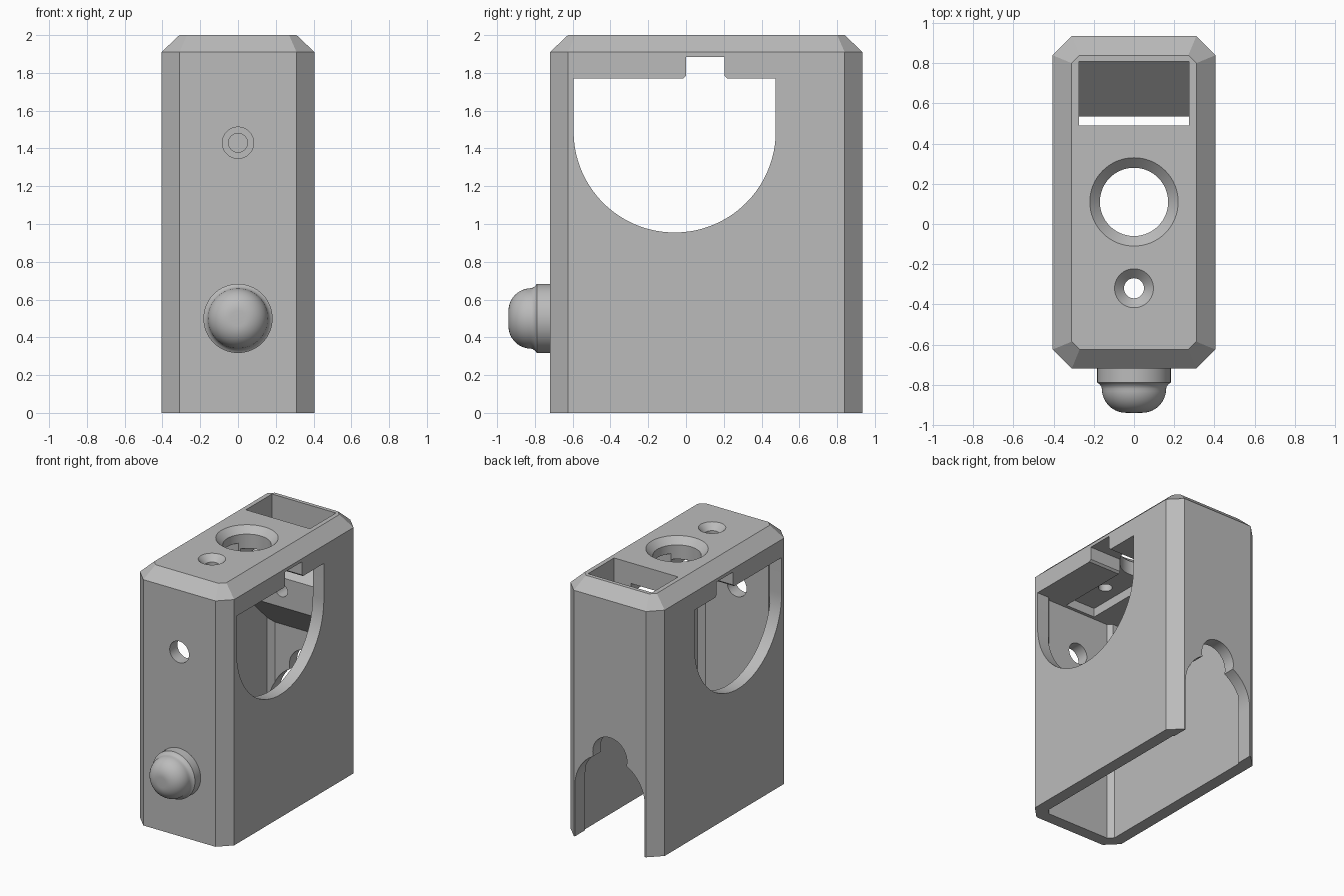
import bpy
import bmesh
from math import cos, sin, pi, radians

if "Cube" in bpy.data.objects:
    bpy.data.objects.remove(bpy.data.objects["Cube"], do_unlink=True)

grey = bpy.data.materials.new("plain grey")
grey.use_nodes = True
grey.diffuse_color = (0.5, 0.5, 0.5, 1)
grey.node_tree.nodes["Principled BSDF"].inputs["Base Color"].default_value = (0.5, 0.5, 0.5, 1)


def loft(name, rings):
    """Closed solid through rings of equal point count."""
    bm = bmesh.new()
    loops = [[bm.verts.new(p) for p in ring] for ring in rings]
    n = len(loops[0])
    for a, b in zip(loops, loops[1:]):
        for i in range(n):
            j = (i + 1) % n
            bm.faces.new((a[i], a[j], b[j], b[i]))
    bm.faces.new(loops[0])
    bm.faces.new(loops[-1])
    bmesh.ops.recalc_face_normals(bm, faces=bm.faces)
    mesh = bpy.data.meshes.new(name)
    bm.to_mesh(mesh)
    bm.free()
    mesh.materials.append(grey)
    obj = bpy.data.objects.new(name, mesh)
    bpy.context.scene.collection.objects.link(obj)
    return obj


def place(axis, u, v, h):
    return {"x": (h, u, v), "y": (u, h, v), "z": (u, v, h)}[axis]


def prism(name, axis, outline, lo, hi):
    return loft(name, [[place(axis, u, v, h) for u, v in outline] for h in (lo, hi)])


def lathe(name, axis, centre, profile, n=64):
    """Round solid from (radius, height) pairs along an axis."""
    cu, cv = centre
    return loft(name, [[place(axis, cu + r * cos(2 * pi * i / n), cv + r * sin(2 * pi * i / n), h)
                        for i in range(n)] for r, h in profile])


def box(name, x, y, z):
    return prism(name, "z", [(x[0], y[0]), (x[1], y[0]), (x[1], y[1]), (x[0], y[1])], *z)


def arc(cu, cv, r, start, end, n=40):
    return [(cu + r * cos(radians(start + (end - start) * i / n)),
             cv + r * sin(radians(start + (end - start) * i / n))) for i in range(n + 1)]


def cut(obj, cutter):
    cutter.hide_render = True
    mod = obj.modifiers.new("cut", "BOOLEAN")
    mod.operation = "DIFFERENCE"
    mod.solver = "EXACT"
    mod.object = cutter
    bpy.context.view_layer.objects.active = obj
    bpy.ops.object.modifier_apply(modifier=mod.name)
    bpy.data.objects.remove(cutter, do_unlink=True)


def smooth(obj):
    bpy.ops.object.select_all(action="DESELECT")
    obj.select_set(True)
    bpy.context.view_layer.objects.active = obj
    bpy.ops.object.shade_smooth_by_angle(angle=radians(30))


WALL = 0.095
FRONT, BACK, HALF = -0.72, 0.935, 0.405


def octagon(inset, z):
    """Chamfered rectangle of the case, inset by a distance."""
    w, f, b = HALF - inset, FRONT + inset, BACK - inset
    c = WALL - inset * (2 - 2 ** 0.5)
    return [(w, f + c, z), (w, b - c, z), (w - c, b, z), (c - w, b, z),
            (-w, b - c, z), (-w, f + c, z), (c - w, f, z), (w - c, f, z)]


# Case with chamfered top and hollow, open underside
case = loft("case", [octagon(0, 0), octagon(0, 1.91), octagon(WALL, 2)])
cut(case, loft("cavity", [octagon(WALL, -0.1), octagon(WALL, 1.77)]))

# Round-bottomed window through both sides, notched at the top
window = [(0.475, 1.77), (0.22, 1.77), (0.205, 1.785), (0.205, 1.885), (0, 1.885),
          (0, 1.785), (-0.015, 1.77), (-0.595, 1.77)] + arc(-0.06, 1.49, 0.535, 180, 360, 64)
cut(case, prism("window_cutter", "x", window, -0.6, 0.6))

# Channel under the ceiling
cut(case, box("channel_cutter", (-0.13, 0.13), (-0.6, 0.6), (1.7, 1.84)))

# Top openings: rectangular chute, large hole and small countersunk hole
cut(case, box("chute_cutter", (-0.275, 0.275), (0.49, 0.81), (1.7, 2.1)))
for y, wide, narrow in ((0.11, 0.22, 0.17), (-0.32, 0.097, 0.05)):
    depth = wide - narrow
    cut(case, lathe("hole_cutter", "z", (0, y),
                    [(narrow, 1.65), (narrow, 2 - depth), (wide, 2), (wide, 2.1)]))

# Front pin hole
cut(case, lathe("pin_cutter", "y", (0, 1.43), [(0.083, -0.8), (0.083, -0.6)]))

# Back doorway with a smaller round head
arch = [(-0.3, -0.1), (0.3, -0.1)] + arc(0, 0.4, 0.3, 0, 180)
cut(case, prism("arch_cutter", "y", arch, 0.8, 1.05))
cut(case, lathe("arch_head_cutter", "y", (0, 0.7), [(0.147, 0.8), (0.147, 1.05)]))
smooth(case)

# Sloped block inside the back wall, with a blind pin hole
block = prism("chute_block", "x", [(0.535, 1.3), (0.535, 1.53), (0.88, 1.875), (0.88, 0.955)],
              -0.335, 0.335)
cut(block, lathe("blind_cutter", "y", (0, 1.43), [(0.05, 0.4), (0.05, 0.7)]))
smooth(block)

# Front button: collar and rounded cap
dome = [(0.04 + r, h) for r, h in arc(0, -0.82, 0.12, 0, -90, 14)]
button = lathe("front_button", "y", (0, 0.5),
               [(0.183, -0.68), (0.183, -0.79), (0.172, -0.797), (0.163, -0.81)] + dome)
smooth(button)
